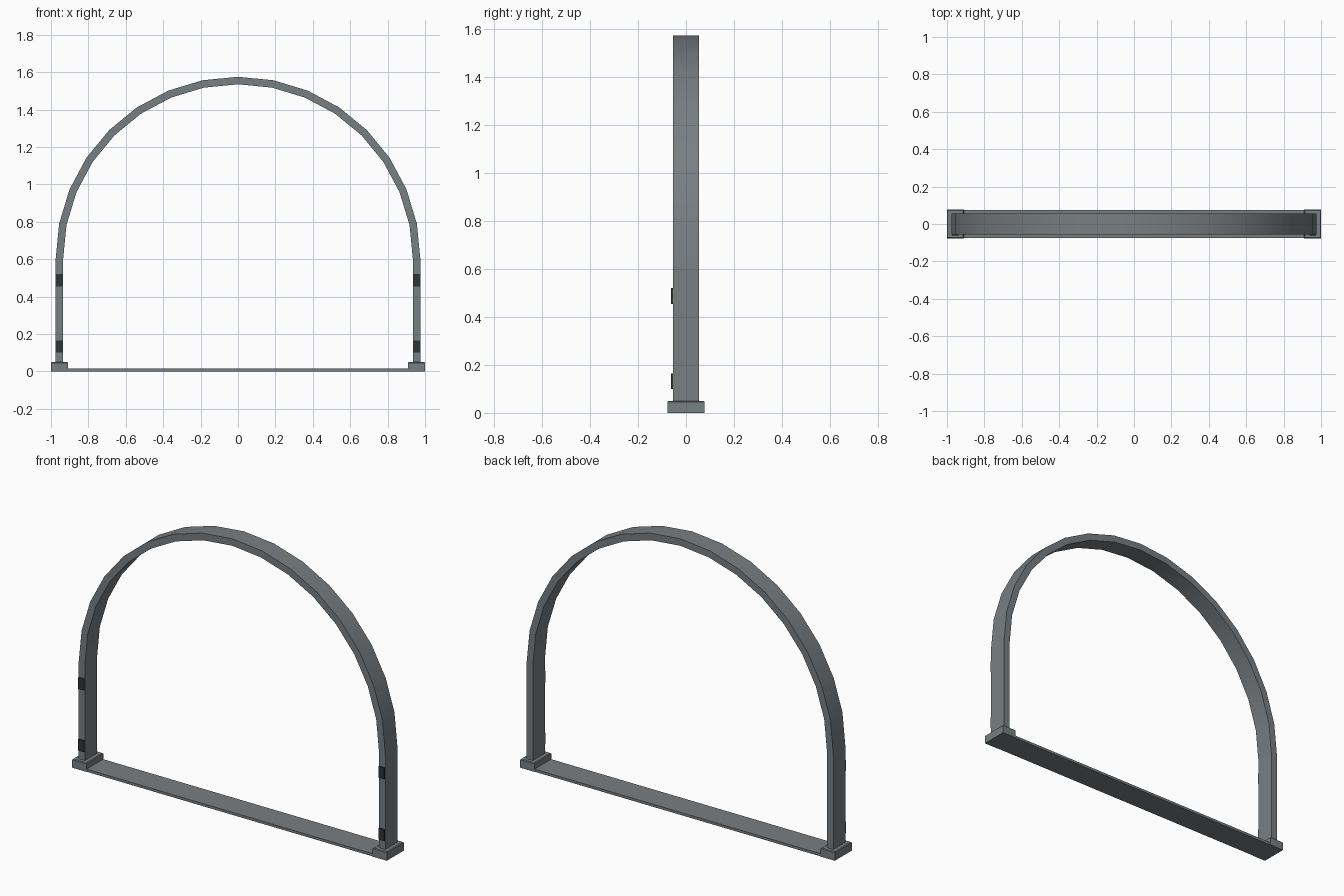
import bpy, bmesh, math

if "Cube" in bpy.data.objects:
    bpy.data.objects.remove(bpy.data.objects["Cube"])

Z_SPRING = 0.60            # height where the arch starts
R_OUT, R_IN = 0.975, 0.935
HALF_DEPTH = 0.055
SEGMENTS = 16


def material(name, rgb):
    m = bpy.data.materials.new(name)
    m.diffuse_color = (*rgb, 1)
    m.use_nodes = True
    m.node_tree.nodes["Principled BSDF"].inputs["Base Color"].default_value = m.diffuse_color
    return m


steel = material("grey steel", (0.19, 0.21, 0.225))
dark = material("dark hinge metal", (0.03, 0.036, 0.036))


def finish(name, bm, mat):
    bmesh.ops.recalc_face_normals(bm, faces=bm.faces)
    mesh = bpy.data.meshes.new(name)
    bm.to_mesh(mesh)
    bm.free()
    mesh.materials.append(mat)
    ob = bpy.data.objects.new(name, mesh)
    bpy.context.collection.objects.link(ob)
    return ob


def box(name, x, y, z, mat, bevel=0):
    """Box from (min, max) ranges, with optional chamfered top edges."""
    bm = bmesh.new()
    bmesh.ops.create_cube(bm, size=1)
    for v in bm.verts:
        v.co = [r[0] if c < 0 else r[1] for c, r in zip(v.co, (x, y, z))]
    if bevel:
        top = [e for e in bm.edges if all(v.co.z > z[1] - 1e-5 for v in e.verts)]
        bmesh.ops.bevel(bm, geom=top, offset=bevel, segments=1, affect='EDGES')
    return finish(name, bm, mat)


# Arch: a rectangular section swept over a half circle
bm = bmesh.new()
rings = []
for i in range(SEGMENTS + 1):
    a = math.pi * i / SEGMENTS
    rings.append([bm.verts.new((r * math.cos(a), y, Z_SPRING + r * math.sin(a)))
                  for r, y in ((R_OUT, -HALF_DEPTH), (R_OUT, HALF_DEPTH),
                               (R_IN, HALF_DEPTH), (R_IN, -HALF_DEPTH))])
for a, b in zip(rings, rings[1:]):
    for k in range(4):
        n = (k + 1) % 4
        bm.faces.new((a[k], a[n], b[n], b[k]))
bm.faces.new(rings[0])
bm.faces.new(rings[-1])
arch = finish("arch", bm, steel)
bpy.context.view_layer.objects.active = arch
arch.select_set(True)
bpy.ops.object.shade_smooth_by_angle(angle=math.radians(30))

# Floor sill between the feet
box("sill", (-0.995, 0.995), (-0.075, 0.075), (0, 0.015), steel)

# Posts, feet and hinge plates on both sides
for side, s in (("left", -1), ("right", 1)):
    def span(a, b):
        return tuple(sorted((s * a, s * b)))
    box(side + "_post", span(R_IN, R_OUT), (-HALF_DEPTH, HALF_DEPTH),
        (0.045, Z_SPRING), steel)
    box(side + "_foot", span(0.91, 1.0), (-0.077, 0.077), (0, 0.05), steel, 0.004)
    for level, z in (("lower", 0.10), ("upper", 0.455)):
        box(f"{side}_{level}_hinge", span(0.937, 0.973), (-0.062, -0.054),
            (z, z + 0.065), dark)
